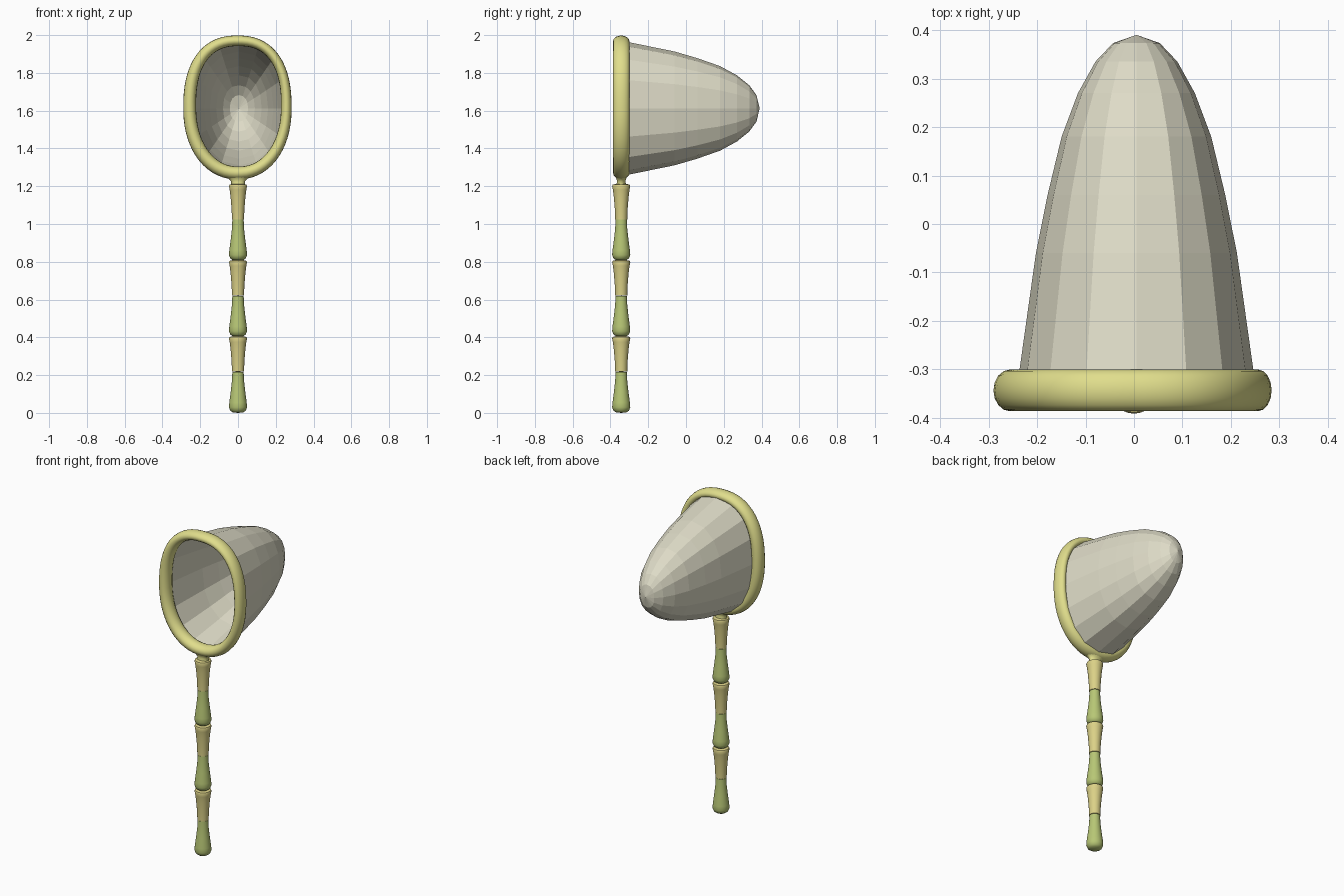
import bpy
import bmesh
from math import sin, cos, pi, copysign, radians

cube = bpy.data.objects.get("Cube")
if cube:
    bpy.data.objects.remove(cube, do_unlink=True)

HANDLE_Y = -0.343


def material(name, rgb):
    """Flat colour given as sRGB, stored as linear."""
    colour = [((c + 0.055) / 1.055) ** 2.4 for c in rgb] + [1.0]
    m = bpy.data.materials.new(name)
    m.use_nodes = True
    m.diffuse_color = colour
    bsdf = m.node_tree.nodes["Principled BSDF"]
    bsdf.inputs["Base Color"].default_value = colour
    bsdf.inputs["Roughness"].default_value = 0.8
    return m


ring_yellow = material("pale yellow", (0.88, 0.87, 0.55))
bamboo_tan = material("bamboo tan", (0.86, 0.82, 0.53))
bamboo_green = material("bamboo green", (0.72, 0.78, 0.46))
net_grey = material("net grey", (0.87, 0.86, 0.78))


def loft(name, rings, mat, closed=False, smooth=True):
    """Skin a list of equal point loops; collapsed end loops become poles."""
    bm = bmesh.new()
    loops = [[bm.verts.new(p) for p in ring] for ring in rings]
    pairs = list(zip(loops, loops[1:]))
    if closed:
        pairs.append((loops[-1], loops[0]))
    for a, b in pairs:
        for i in range(len(a)):
            j = (i + 1) % len(a)
            bm.faces.new((a[i], a[j], b[j], b[i]))
    bmesh.ops.remove_doubles(bm, verts=bm.verts, dist=1e-5)
    bmesh.ops.recalc_face_normals(bm, faces=bm.faces)
    mesh = bpy.data.meshes.new(name)
    bm.to_mesh(mesh)
    bm.free()
    mesh.materials.append(mat)
    obj = bpy.data.objects.new(name, mesh)
    bpy.context.collection.objects.link(obj)
    if smooth:
        bpy.ops.object.select_all(action="DESELECT")
        obj.select_set(True)
        bpy.context.view_layer.objects.active = obj
        bpy.ops.object.shade_smooth_by_angle(angle=radians(50))
    return obj


def oval(t, a, b, n):
    """Point on a slightly squared ellipse."""
    def power(v):
        return copysign(abs(v) ** (2 / n), v)
    return a * power(cos(t)), b * power(sin(t))


def turned(name, profile, z0, mat, sides=24):
    """Upright turned part from (x radius, y radius, height) rows."""
    rings = [[(rx * cos(2 * pi * i / sides),
               HANDLE_Y + ry * sin(2 * pi * i / sides), z0 + z)
              for i in range(sides)] for rx, ry, z in profile]
    return loft(name, rings, mat)


# Handle: three repeats of a green bulb below a tan flare
bulb = [(0, 0), (0.028, 0.003), (0.041, 0.012), (0.048, 0.030), (0.046, 0.055),
        (0.038, 0.115), (0.032, 0.170), (0.030, 0.217), (0, 0.217)]
flare = [(0, 0.217), (0.032, 0.219), (0.032, 0.225), (0.034, 0.275),
         (0.039, 0.335), (0.044, 0.375), (0.048, 0.395), (0.045, 0.402),
         (0.028, 0.406), (0, 0.406)]
for k in range(3):
    for label, rows, mat in (("bulb", bulb, bamboo_green),
                             ("flare", flare, bamboo_tan)):
        turned(f"handle_{label}_{k + 1}", [(r, r, z) for r, z in rows],
               0.403 * k, mat)

# Neck joining handle and hoop, spreading sideways into the hoop
turned("neck", [(0, 0, 0), (0.036, 0.028, 0), (0.036, 0.021, 0.02),
                (0.050, 0.026, 0.035), (0.085, 0.036, 0.055), (0, 0, 0.07)],
       1.205, ring_yellow)

# Hoop: elliptical tube swept round a squared oval
STEPS, SIDES = 64, 16


def hoop_centre(t):
    x, z = oval(t, 0.256, 0.35, 2.4 if sin(t) > 0 else 2.15)
    return x, z + 1.62


rings = []
for s in range(STEPS):
    t = 2 * pi * (s + 0.5) / STEPS
    x, z = hoop_centre(t)
    xa, za = hoop_centre(t - 0.04)
    xb, zb = hoop_centre(t + 0.04)
    length = ((xb - xa) ** 2 + (zb - za) ** 2) ** 0.5
    nx, nz = (zb - za) / length, (xa - xb) / length
    r = 0.031 - 0.003 * cos(t) - 0.003 * sin(t)
    rings.append([(x + nx * r * cos(u), HANDLE_Y + 0.043 * sin(u),
                   z + nz * r * cos(u))
                  for u in (2 * pi * i / SIDES for i in range(SIDES))])
loft("hoop", rings, ring_yellow, closed=True)

# Net: flat-shaded sixteen-sided bag, open at the hoop
bag = [(-0.335, 1.02), (-0.30, 1.0), (-0.06, 0.86), (0.06, 0.76), (0.18, 0.64),
       (0.27, 0.50), (0.335, 0.35), (0.373, 0.20), (0.39, 0)]
rings = []
for y, f in bag:
    pts = [oval(2 * pi * i / 16, 0.241 * f, 0.35 * f, 2.25) for i in range(16)]
    rings.append([(x + 0.005, y, z + 1.612) for x, z in pts])
loft("net", rings, net_grey, smooth=False)
